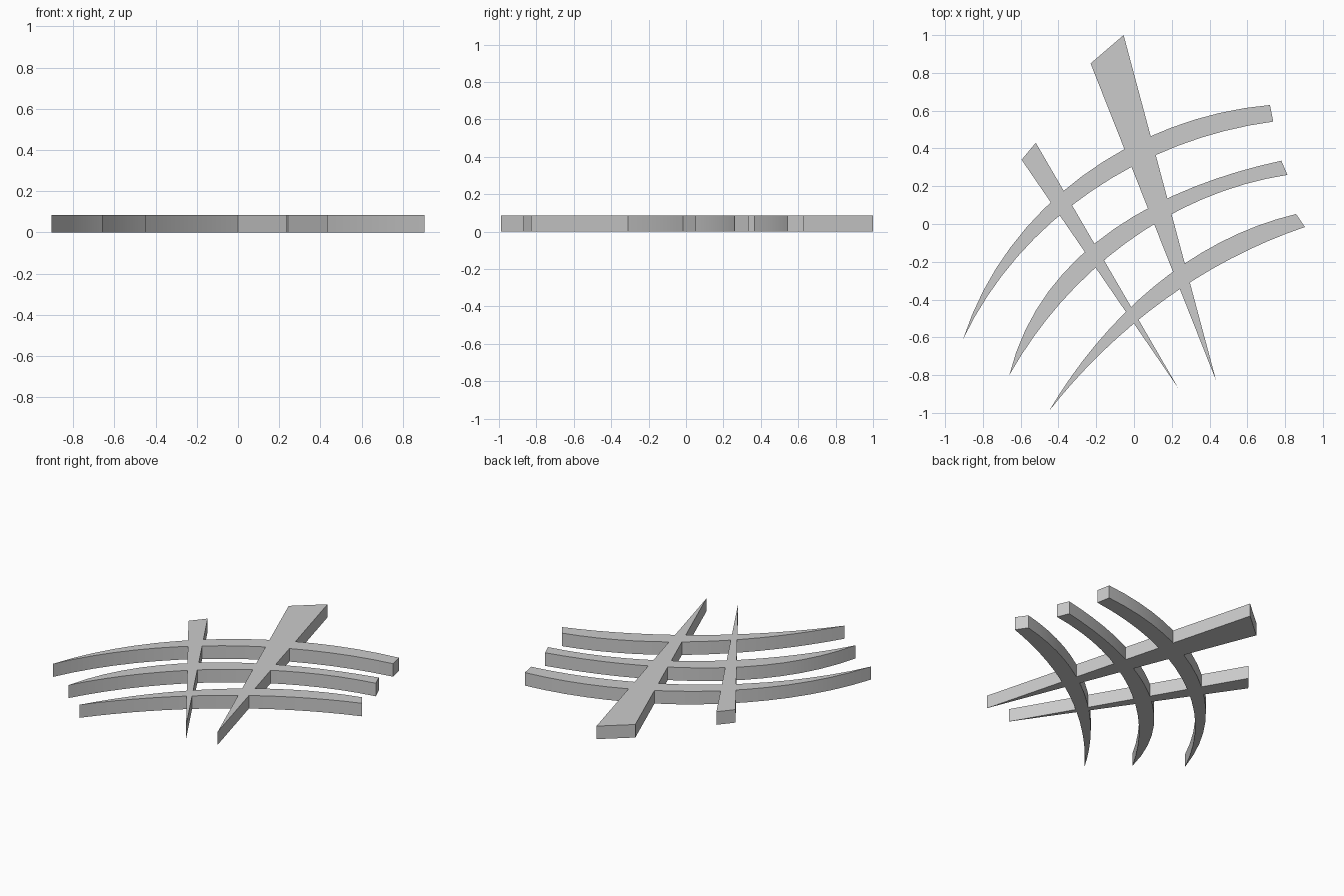
import bpy, bmesh
from mathutils import Vector

if "Cube" in bpy.data.objects:
    bpy.data.objects.remove(bpy.data.objects["Cube"])

THICK = 0.085
STEPS = 16


def smooth_edge(pts):
    """Points along one smooth cubic passing through the four given points."""
    pts = [Vector(p) for p in pts]
    t = [0.0]
    for a, b in zip(pts, pts[1:]):
        t.append(t[-1] + (b - a).length)
    out = []
    for s in range(STEPS + 1):
        u = t[-1] * s / STEPS
        p = Vector((0, 0))
        for i, q in enumerate(pts):
            w = 1.0
            for j in range(len(pts)):
                if j != i:
                    w *= (u - t[j]) / (t[i] - t[j])
            p += q * w
        out.append(p)
    return out


def plate(name, outline):
    """Flat slab extruded up from an outline."""
    bm = bmesh.new()
    face = bm.faces.new([bm.verts.new((p[0], p[1], 0)) for p in outline])
    ext = bmesh.ops.extrude_face_region(bm, geom=[face])
    for v in ext["geom"]:
        if isinstance(v, bmesh.types.BMVert):
            v.co.z = THICK
    bmesh.ops.recalc_face_normals(bm, faces=bm.faces)
    mesh = bpy.data.meshes.new(name)
    bm.to_mesh(mesh)
    bm.free()
    obj = bpy.data.objects.new(name, mesh)
    bpy.context.collection.objects.link(obj)
    return obj


# Curved blades: upper edge and lower edge, both starting at the sharp tip
blades = [
    ([(-0.905, -0.61), (-0.37, 0.178), (0.09, 0.466), (0.72, 0.63)],
     [(-0.905, -0.61), (-0.395, 0.045), (0.115, 0.365), (0.737, 0.542)]),
    ([(-0.66, -0.80), (-0.24, -0.13), (0.18, 0.137), (0.78, 0.335)],
     [(-0.66, -0.80), (-0.16, -0.193), (0.20, 0.053), (0.812, 0.26)]),
    ([(-0.45, -0.99), (-0.01, -0.433), (0.273, -0.206), (0.858, 0.053)],
     [(-0.45, -0.99), (0.02, -0.51), (0.30, -0.307), (0.905, -0.016)]),
]
parts = []
for upper, lower in blades:
    parts.append(plate("curved_blade", smooth_edge(upper) + smooth_edge(lower)[:0:-1]))

# Straight tapering spikes crossing the blades
parts.append(plate("large_spike", [(-0.055, 1.0), (-0.23, 0.85), (0.435, -0.83)]))
parts.append(plate("small_spike", [(-0.52, 0.43), (-0.595, 0.34), (0.235, -0.87)]))

# Merge everything into one flat lattice
lattice = parts[3]
lattice.name = "crossed_blades"
bpy.context.view_layer.objects.active = lattice
for other in parts[:3] + parts[4:]:
    mod = lattice.modifiers.new("union", "BOOLEAN")
    mod.operation = "UNION"
    mod.solver = "EXACT"
    mod.object = other
    bpy.ops.object.modifier_apply(modifier=mod.name)
    bpy.data.objects.remove(other)

# Smooth along the arcs, crisp at the corners
lattice.select_set(True)
bpy.ops.object.shade_smooth_by_angle()
